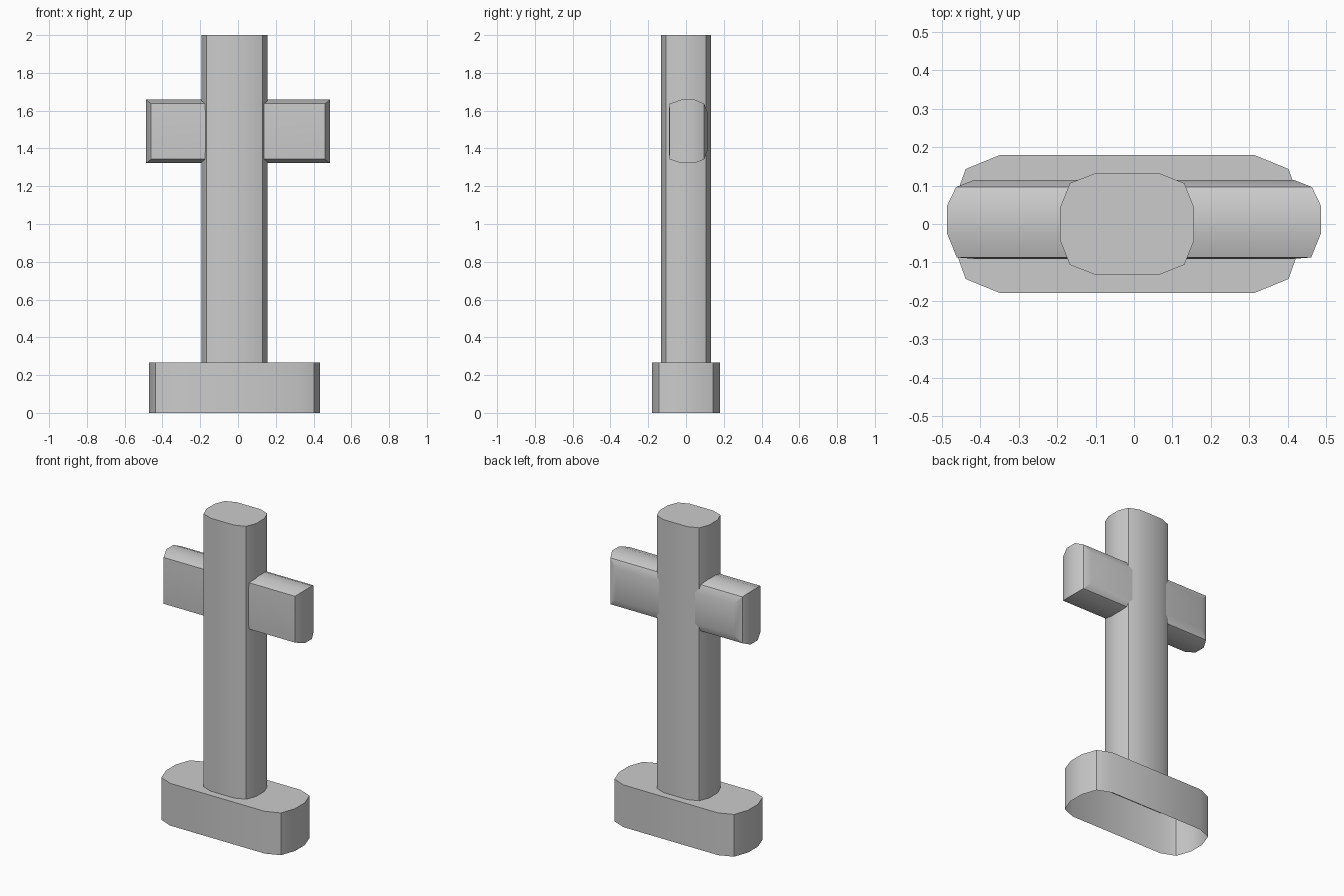
import bpy, bmesh, math

if "Cube" in bpy.data.objects:
    bpy.data.objects.remove(bpy.data.objects["Cube"])


def finish(bm, name):
    bmesh.ops.recalc_face_normals(bm, faces=bm.faces)
    mesh = bpy.data.meshes.new(name)
    bm.to_mesh(mesh)
    bm.free()
    obj = bpy.data.objects.new(name, mesh)
    bpy.context.collection.objects.link(obj)
    bpy.ops.object.select_all(action='DESELECT')
    obj.select_set(True)
    bpy.context.view_layer.objects.active = obj
    bpy.ops.object.shade_smooth_by_angle(angle=math.radians(30))
    return obj


def loft(name, rings, cap_start, cap_end):
    """Skin a list of equal-length closed rings, with optional end caps."""
    bm = bmesh.new()
    loops = [[bm.verts.new(p) for p in ring] for ring in rings]
    n = len(loops[0])
    for a, b in zip(loops, loops[1:]):
        for i in range(n):
            j = (i + 1) % n
            bm.faces.new((a[i], a[j], b[j], b[i]))
    start, end = loops[0], loops[-1]
    if cap_start:
        bm.faces.new(start[::-1])
    if cap_end:
        bm.faces.new(end)
    return finish(bm, name)


def rounded_outline(cx, quarter):
    """Mirror a quarter outline into a closed loop around (cx, 0)."""
    right = quarter + [(x, -y) for x, y in reversed(quarter)]
    left = [(-x, y) for x, y in reversed(right)]
    return [(cx + x, y) for x, y in right + left]


def pillar(name, cx, quarter, z0, z1):
    outline = rounded_outline(cx, quarter)
    rings = [[(x, y, z) for x, y in outline] for z in (z0, z1)]
    return loft(name, rings, False, True)


# Plinth with open underside
pillar("base", -0.018, [(0.332, 0.179), (0.42, 0.143), (0.453, 0.05)], 0, 0.268)

# Upright post
pillar("upright", -0.018, [(0.083, 0.132), (0.149, 0.106), (0.174, 0.043)], 0.268, 2.0)

# Crossbar: rectangles of (y, half width, half height) stacked front to back
sections = [(-0.091, 0.41, 0.10), (-0.087, 0.461, 0.147), (-0.025, 0.486, 0.168),
            (0.048, 0.486, 0.168), (0.096, 0.463, 0.147), (0.115, 0.415, 0.10)]
ZC = 1.49
loft("crossbar",
     [[(sx * w, y, ZC + sz * h) for sx, sz in ((-1, -1), (1, -1), (1, 1), (-1, 1))]
      for y, w, h in sections], True, True)
